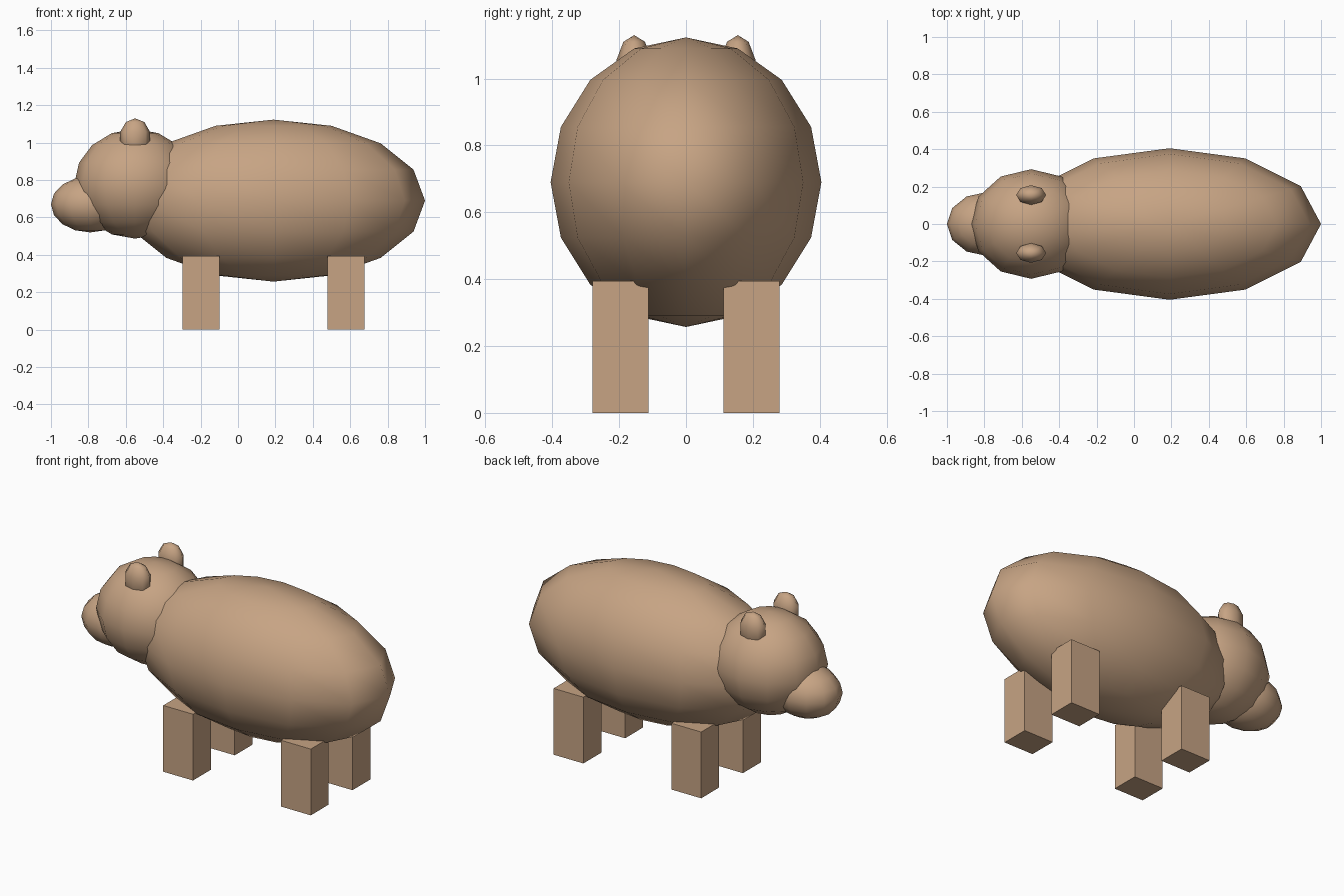
import bpy, bmesh
from mathutils import Matrix, Vector

if "Cube" in bpy.data.objects:
    bpy.data.objects.remove(bpy.data.objects["Cube"])

fur = bpy.data.materials.new("fur_brown")
fur.diffuse_color = (0.57, 0.37, 0.23, 1)
fur.use_nodes = True
fur.node_tree.nodes["Principled BSDF"].inputs["Base Color"].default_value = fur.diffuse_color


def add_part(name, bm, smooth):
    mesh = bpy.data.meshes.new(name)
    bm.to_mesh(mesh)
    bm.free()
    for p in mesh.polygons:
        p.use_smooth = smooth
    mesh.materials.append(fur)
    obj = bpy.data.objects.new(name, mesh)
    bpy.context.collection.objects.link(obj)


def ellipsoid(name, center, radii, segments=12, rings=8):
    bm = bmesh.new()
    bmesh.ops.create_uvsphere(bm, u_segments=segments, v_segments=rings, radius=1)
    bmesh.ops.scale(bm, vec=Vector(radii), verts=bm.verts)
    bmesh.ops.translate(bm, vec=Vector(center), verts=bm.verts)
    add_part(name, bm, True)


def box(name, center, size):
    bm = bmesh.new()
    bmesh.ops.create_cube(bm, size=1, matrix=Matrix.LocRotScale(Vector(center), None, Vector(size)))
    add_part(name, bm, False)


# body, head and muzzle
ellipsoid("body", (0.19, 0, 0.69), (0.81, 0.405, 0.433))
ellipsoid("head", (-0.55, 0, 0.78), (0.325, 0.293, 0.293))
ellipsoid("muzzle", (-0.79, 0, 0.67), (0.21, 0.17, 0.15))

for side, s in (("right", -1), ("left", 1)):
    # ears, with fewer sides
    ellipsoid("ear_" + side, (-0.55, s * 0.155, 1.025), (0.084, 0.055, 0.105), 8, 5)
    # legs
    for end, x in (("front", -0.198), ("rear", 0.577)):
        box(f"{end}_leg_{side}", (x, s * 0.196, 0.197), (0.196, 0.168, 0.394))
